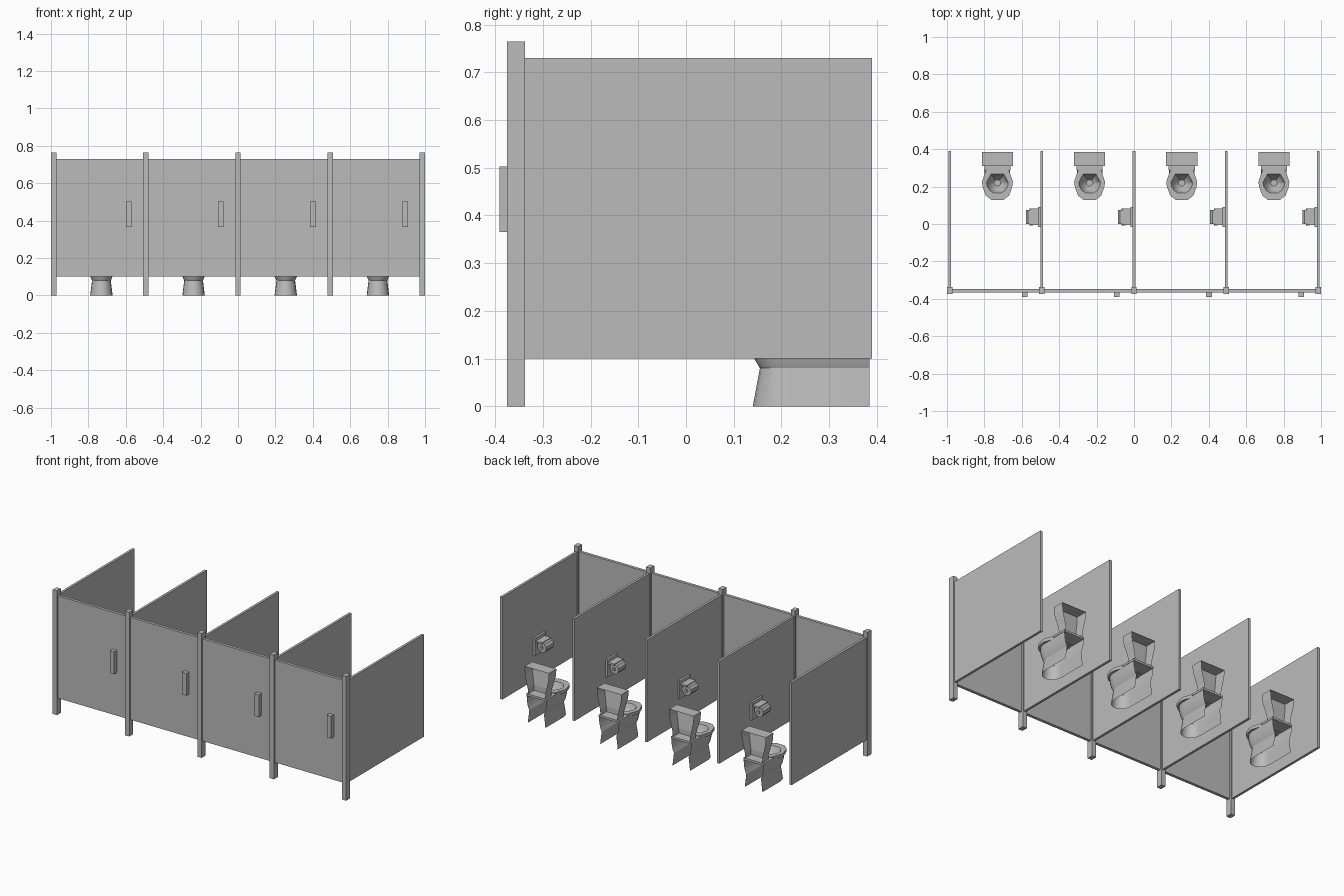
import bpy
import math
from mathutils import Matrix, Vector

if "Cube" in bpy.data.objects:
    bpy.data.objects.remove(bpy.data.objects["Cube"])

grey = bpy.data.materials.new("plain_grey")
grey.use_nodes = True
COLOUR = (0.5, 0.5, 0.5, 1)
grey.diffuse_color = COLOUR
grey.node_tree.nodes["Principled BSDF"].inputs["Base Color"].default_value = COLOUR


def add(name, verts, faces, smooth=False):
    mesh = bpy.data.meshes.new(name)
    mesh.from_pydata(verts, [], faces)
    mesh.materials.append(grey)
    ob = bpy.data.objects.new(name, mesh)
    bpy.context.collection.objects.link(ob)
    if smooth:
        bpy.ops.object.select_all(action='DESELECT')
        ob.select_set(True)
        bpy.context.view_layer.objects.active = ob
        bpy.ops.object.shade_smooth_by_angle(angle=math.radians(30))
    return ob


def loft(name, loops, closed=False, cap=False, smooth=False):
    """Skin matching loops, listed from the first upward; cap the last one."""
    n = len(loops[0])
    verts = [p for loop in loops for p in loop]
    faces = []
    for k in range(len(loops) - 1):
        for i in range(n if closed else n - 1):
            j = (i + 1) % n
            faces.append((k * n + i, (k + 1) * n + i, (k + 1) * n + j, k * n + j))
    if cap:
        faces.append(tuple(reversed(range(len(verts) - n, len(verts)))))
    return add(name, verts, faces, smooth)


def box(name, x, y, z):
    def ring(h):
        return [(x[1], y[1], h), (x[1], y[0], h), (x[0], y[0], h), (x[0], y[1], h)]
    ob = loft(name, [ring(z[0]), ring(z[1])], True, True)
    me = ob.data
    verts = [v.co.copy() for v in me.vertices]
    faces = [tuple(p.vertices) for p in me.polygons] + [(0, 1, 2, 3)]
    me.clear_geometry()
    me.from_pydata(verts, [], faces)
    return ob


def cylinder_y(name, centre, radius, depth, sides):
    bpy.ops.mesh.primitive_cylinder_add(vertices=sides, radius=radius, depth=depth,
                                        location=centre, rotation=(math.pi / 2, 0, 0))
    ob = bpy.context.object
    ob.name = name
    ob.data.materials.append(grey)
    return ob


BACK = 0.385


def u_section(w, front, z, start=0.21, steps=10):
    """Horseshoe outline, open at the back."""
    arc = [(w * math.cos(a), start - (start - front) * math.sin(a), z)
           for a in (math.pi * i / steps for i in range(steps + 1))]
    return [(w, BACK, z)] + arc + [(-w, BACK, z)]


def toilet(cx):
    # pedestal shell, open at the back and underneath
    shell = [u_section(w, f, z) for w, f, z in (
        (0.06, 0.14, 0), (0.05, 0.155, 0.08), (0.059, 0.143, 0.1),
        (0.066, 0.132, 0.135), (0.068, 0.13, 0.17))]
    parts = [loft("toilet_pedestal", shell, smooth=True)]

    # seat with sunken bowl
    half = [(0.058, 0.298), (0.083, 0.225), (0.078, 0.195), (0.062, 0.152), (0.03, 0.127)]
    outline = half + [(-x, y) for x, y in reversed(half)]
    mid = Vector((0, 0.22))

    def outer(z, s=1):
        return [(x * s, mid.y + (y - mid.y) * s, z) for x, y in outline]

    def inner(r, z):
        pts = []
        for p in outline:
            d = (Vector(p) - mid).normalized() * r
            pts.append((d.x, mid.y + d.y, z))
        return pts
    parts.append(loft("toilet_seat", [
        outer(0.162, 0.8), outer(0.162), outer(0.182), inner(0.058, 0.182),
        inner(0.05, 0.16), inner(0.036, 0.13), inner(0.018, 0.115)], True, True, True))
    parts.append(box("toilet_ledge", (-0.07, 0.07), (0.29, BACK), (0.165, 0.178)))

    # tapered tank, open at the back
    tank = [[(w, BACK, z), (w, f, z), (-w, f, z), (-w, BACK, z)] for w, f, z in (
        (0.058, 0.325, 0.175), (0.06, 0.325, 0.21), (0.08, 0.313, 0.295),
        (0.083, 0.311, 0.342))]
    parts.append(loft("toilet_tank", tank, cap=True))
    for ob in parts:
        ob.location.x = cx


def paper_holder(wall):
    box("paper_plate", (wall - 0.02, wall - 0.007), (-0.015, 0.09), (0.255, 0.365))
    cylinder_y("paper_roll", (wall - 0.056, 0.038, 0.312), 0.031, 0.075, 10)
    cylinder_y("paper_spindle", (wall - 0.056, 0.038, 0.312), 0.01, 0.092, 8)
    box("paper_cover", (wall - 0.062, wall - 0.018), (-0.006, 0.082), (0.335, 0.346))


# posts and side partitions
SPAN = 0.4928
POSTS = [SPAN * i for i in range(-2, 3)]
for x in POSTS:
    box("post", (x - 0.0144, x + 0.0144), (-0.375, -0.337), (0, 0.765))
    box("partition", (x - 0.0075, x + 0.0075), (-0.337, 0.39), (0.1, 0.73))

# one stall between each pair of posts
for left, right in zip(POSTS, POSTS[1:]):
    box("door", (left + 0.0144, right - 0.0144), (-0.365, -0.347), (0.1, 0.73))
    box("door_handle", (right - 0.107, right - 0.077), (-0.391, -0.365), (0.365, 0.502))
    toilet((left + right) / 2 + 0.009)
    paper_holder(right)
